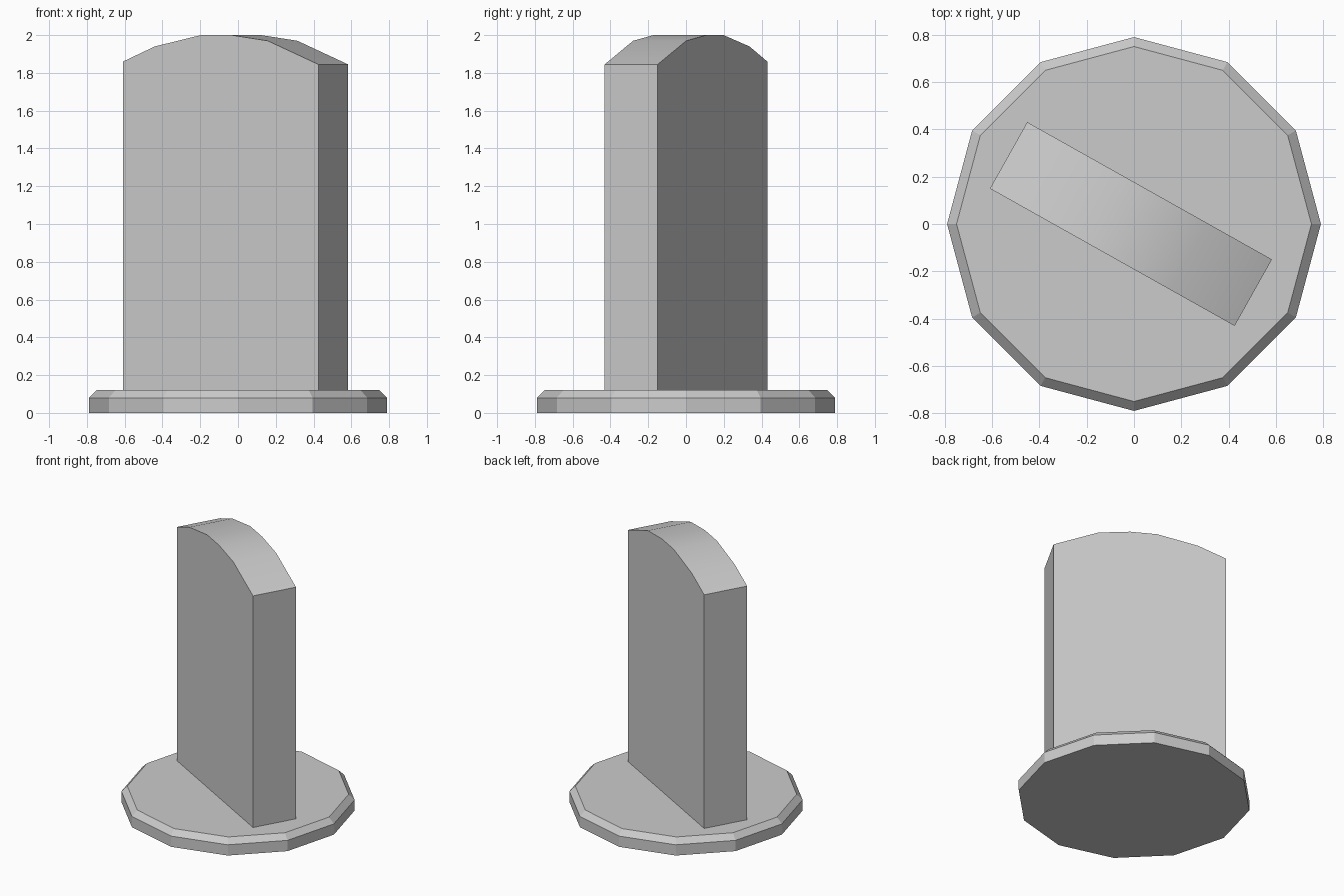
import bpy
import bmesh
import math
from mathutils import Matrix

default = bpy.data.objects.get("Cube")
if default:
    bpy.data.objects.remove(default, do_unlink=True)

# Single flat colour
GREY = (0.6, 0.6, 0.6, 1.0)
grey = bpy.data.materials.new("light grey")
grey.use_nodes = True
grey.diffuse_color = GREY
grey.node_tree.nodes["Principled BSDF"].inputs["Base Color"].default_value = GREY


def add_object(name, bm):
    bmesh.ops.recalc_face_normals(bm, faces=bm.faces)
    mesh = bpy.data.meshes.new(name)
    bm.to_mesh(mesh)
    bm.free()
    mesh.materials.append(grey)
    obj = bpy.data.objects.new(name, mesh)
    bpy.context.collection.objects.link(obj)
    return obj


# Twelve-sided base plate with a chamfered upper rim
SIDES = 12
bm = bmesh.new()
rings = []
for radius, z in ((0.79, 0), (0.79, 0.08), (0.75, 0.12)):
    angles = [math.tau * i / SIDES for i in range(SIDES)]
    rings.append([bm.verts.new((radius * math.cos(a), radius * math.sin(a), z)) for a in angles])
for low, high in zip(rings, rings[1:]):
    for i in range(SIDES):
        j = (i + 1) % SIDES
        bm.faces.new((low[i], low[j], high[j], high[i]))
bm.faces.new(rings[0])
bm.faces.new(rings[-1])
add_object("base_plate", bm)

# Upright slab with an arched top, extruded from its side profile and turned
HALF, THICK = 0.593, 0.322
profile = [(-HALF, 0.12), (-HALF, 1.86), (-0.40, 1.94), (-0.12, 2.0),
           (0.065, 2.0), (0.285, 1.97), (HALF, 1.845), (HALF, 0.12)]
bm = bmesh.new()
face = bm.faces.new([bm.verts.new((x, -THICK / 2, z)) for x, z in profile])
moved = bmesh.ops.extrude_face_region(bm, geom=[face], use_keep_orig=True)["geom"]
bmesh.ops.translate(bm, vec=(0, THICK, 0),
                    verts=[v for v in moved if isinstance(v, bmesh.types.BMVert)])
turn = Matrix.Translation((-0.013, 0, 0)) @ Matrix.Rotation(math.radians(-29.3), 4, "Z")
bmesh.ops.transform(bm, matrix=turn, verts=bm.verts)
slab = add_object("upright_slab", bm)
bpy.context.view_layer.objects.active = slab
slab.select_set(True)
bpy.ops.object.shade_smooth_by_angle(angle=math.radians(35))
